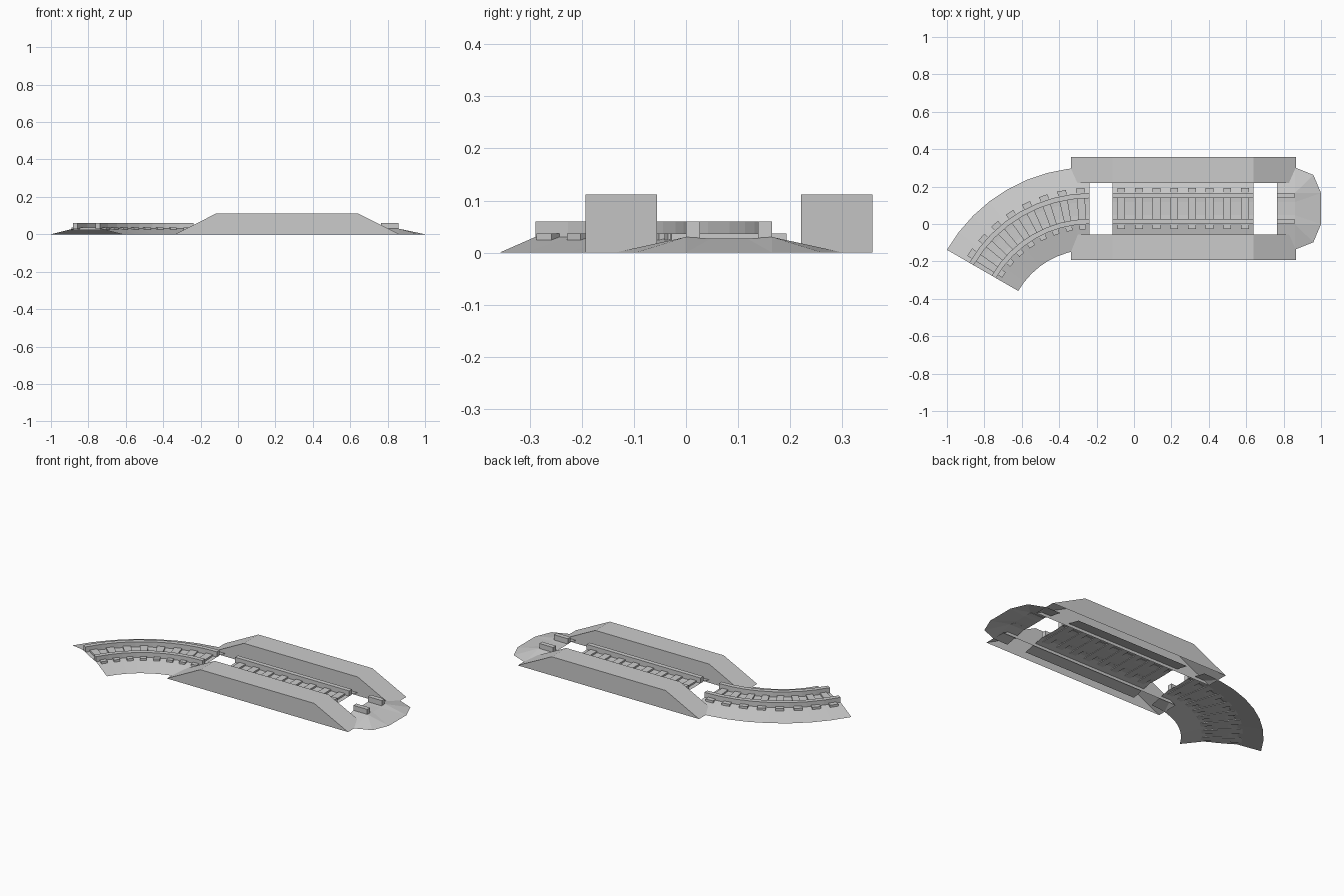
import bpy, bmesh, math

if "Cube" in bpy.data.objects:
    bpy.data.objects.remove(bpy.data.objects["Cube"])

YC = 0.0825            # track centre line
XC, R = -0.237, 0.661  # start and radius of the curve
SEG = 8


def straight(x, off):
    """Point at distance x along the straight, off = sideways from centre."""
    return x, YC + off


def curve(a, off):
    """Point on the bend at angle a, off = outward from centre."""
    r = R + off
    return XC - r * math.sin(a), YC - R + r * math.cos(a)


def finish(name, bm):
    bmesh.ops.recalc_face_normals(bm, faces=bm.faces)
    me = bpy.data.meshes.new(name)
    bm.to_mesh(me)
    bm.free()
    ob = bpy.data.objects.new(name, me)
    bpy.context.collection.objects.link(ob)
    return ob


def sweep(bm, profile, frame, stations, closed):
    """Sweep a (sideways, height) profile along stations of a frame."""
    rings = [[bm.verts.new((*frame(s, o), z)) for o, z in profile] for s in stations]
    n = len(profile)
    for a, b in zip(rings, rings[1:]):
        for i in range(n if closed else n - 1):
            j = (i + 1) % n
            bm.faces.new((a[i], a[j], b[j], b[i]))
    if closed:
        bm.faces.new(rings[0])
        bm.faces.new(rings[-1])
    return rings


def rect(o0, o1, z0, z1):
    return [(o0, z0), (o1, z0), (o1, z1), (o0, z1)]


BED = [(-0.22, 0), (-0.083, 0.03), (-0.035, 0.027), (0.035, 0.027), (0.083, 0.03), (0.22, 0)]
BEND = [math.radians(60) * i / SEG for i in range(SEG + 1)]


def rails(name, frame, stations):
    bm = bmesh.new()
    for c in (-0.069, 0.069):
        sweep(bm, rect(c - 0.0135, c + 0.0135, 0.028, 0.06), frame, stations, True)
    finish(name, bm)


def sleepers(name, frame, start, end, half):
    bm = bmesh.new()
    step = (end - start) / 8
    for i in range(8):
        c = start + step * (i + 0.5)
        sweep(bm, rect(-0.11, 0.11, 0.024, 0.037), frame, (c - half, c + half), True)
    finish(name, bm)


# gravel beds (open underneath)
for name, frame, st in (("straight_bed", straight, (-0.115, 0.64)),
                        ("curved_bed", curve, BEND)):
    bm = bmesh.new()
    sweep(bm, BED, frame, st, False)
    finish(name, bm)

# rounded end of the bed
bm = bmesh.new()
ring = sweep(bm, BED, straight, (0.765, 0.86), False)[-1]
fans = []
for side, tip, foot in ((1, ring[4], ring[5]), (-1, ring[1], ring[0])):
    arc = [foot]
    for d in (45, 90):
        t = math.radians(d)
        arc.append(bm.verts.new((0.86 + 0.14 * math.sin(t),
                                 YC + side * (0.083 + 0.137 * math.cos(t)), 0)))
    for p, q in zip(arc, arc[1:]):
        bm.faces.new((tip, p, q))
    fans.append(arc[-1])
hi, lo = fans
bm.faces.new((ring[4], hi, ring[3]))
bm.faces.new((ring[3], hi, lo, ring[2]))
bm.faces.new((ring[2], lo, ring[1]))
finish("end_bed", bm)

# rails
rails("straight_rails", straight, (-0.115, 0.64))
rails("end_rails", straight, (0.765, 0.857))
rails("curved_rails", curve, BEND)

# sleepers
sleepers("straight_sleepers", straight, -0.115, 0.64, 0.021)
sleepers("curved_sleepers", curve, 0, math.radians(60), 0.031)

# platforms with ramps, open underneath
SIDE = [(-0.337, 0), (-0.115, 0.112), (0.64, 0.112), (0.865, 0)]
for name, s in (("front_platform", -1), ("back_platform", 1)):
    bm = bmesh.new()
    inner, outer = [[bm.verts.new((x, YC + s * o, z)) for x, z in SIDE] for o in (0.138, 0.2755)]
    bm.faces.new(inner)
    bm.faces.new(outer)
    for i in range(3):
        bm.faces.new((inner[i], inner[i + 1], outer[i + 1], outer[i]))
    finish(name, bm)
